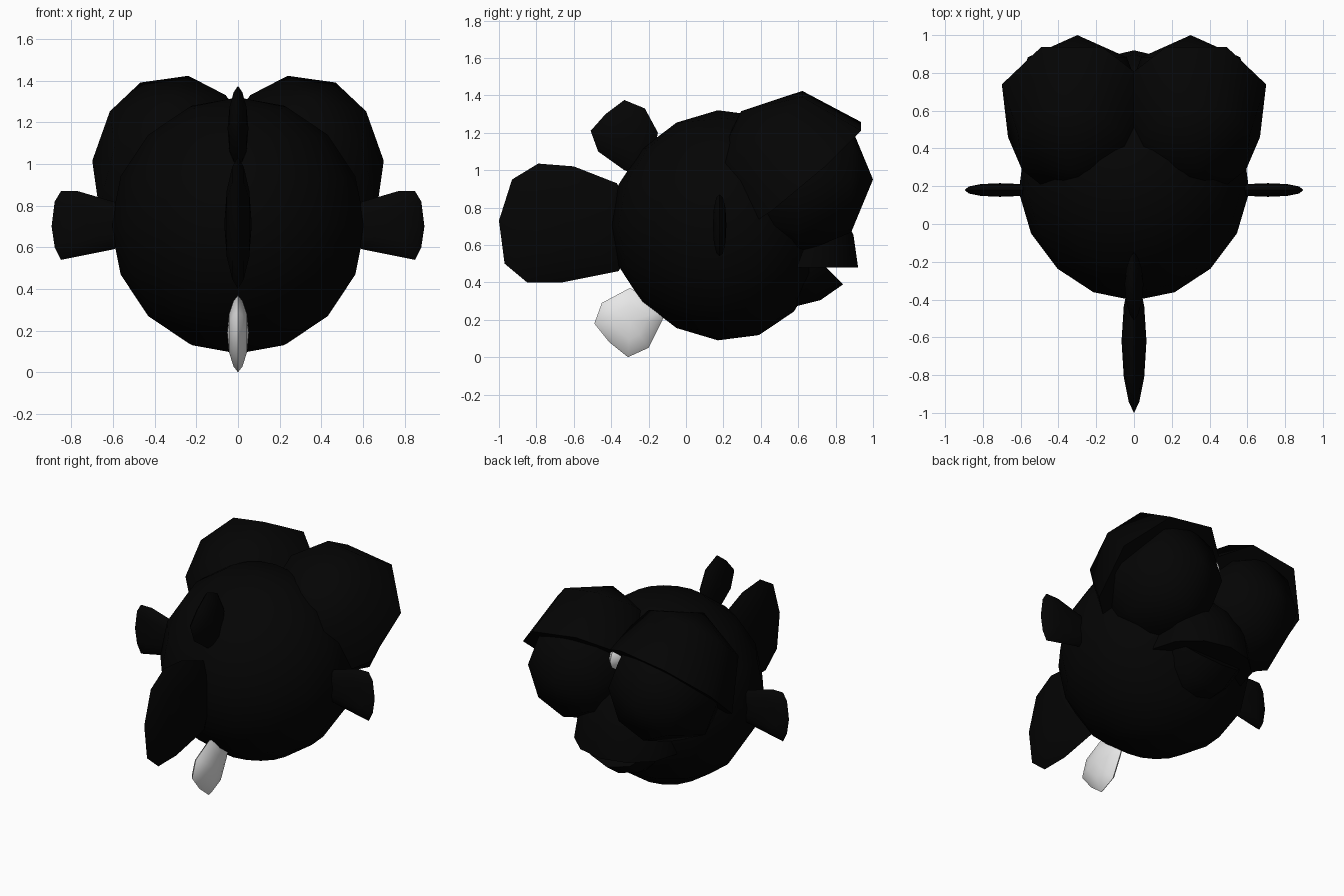
import bpy, bmesh, math
from mathutils import Matrix, Vector

if "Cube" in bpy.data.objects:
    bpy.data.objects.remove(bpy.data.objects["Cube"])


def material(name, rgb):
    m = bpy.data.materials.new(name)
    m.diffuse_color = (*rgb, 1)
    m.use_nodes = True
    m.node_tree.nodes["Principled BSDF"].inputs["Base Color"].default_value = m.diffuse_color
    return m


BLACK = material("black", (0.0012, 0.0012, 0.0012))
WHITE = material("white", (0.8, 0.8, 0.8))


def finish(bm, name, mat):
    bmesh.ops.recalc_face_normals(bm, faces=bm.faces[:])
    me = bpy.data.meshes.new(name)
    bm.to_mesh(me)
    bm.free()
    ob = bpy.data.objects.new(name, me)
    bpy.context.collection.objects.link(ob)
    me.materials.append(mat)
    bpy.ops.object.select_all(action='DESELECT')
    bpy.context.view_layer.objects.active = ob
    ob.select_set(True)
    bpy.ops.object.shade_smooth_by_angle(angle=math.radians(60))
    return ob


def ball(name, loc, radii, segs, rings, mat=BLACK, tilt=0, spin=0, roll=0, dome=False):
    """Ellipsoid with its pole on z, or only its capped upper half."""
    bm = bmesh.new()
    bmesh.ops.create_uvsphere(bm, u_segments=segs, v_segments=rings, radius=1)
    if dome:
        low = [v for v in bm.verts if v.co.z < -1e-3]
        bmesh.ops.delete(bm, geom=low, context='VERTS')
        bmesh.ops.holes_fill(bm, edges=[e for e in bm.edges if e.is_boundary], sides=0)
    bm.transform(Matrix.Translation(loc) @ Matrix.Rotation(math.radians(roll), 4, 'Y')
                 @ Matrix.Rotation(math.radians(tilt), 4, 'X')
                 @ Matrix.Diagonal((*radii, 1)) @ Matrix.Rotation(math.radians(spin), 4, 'Z'))
    return finish(bm, name, mat)


def fin(name, outline, centre, half, place, mat=BLACK, steps=((0.85, 0.42), (0.5, 0.82))):
    """Lens-shaped fin: sharp outline, swelling to a thick middle."""
    bm = bmesh.new()
    c = Vector(centre)
    n = len(outline)
    pts = [Vector(p) for p in outline]

    def ring(k, t):
        return [bm.verts.new(place(*(c + (p - c) * k), t)) for p in pts]

    edge = ring(1, 0)
    for s in (-1, 1):
        prev = edge
        for k, t in steps:
            cur = ring(k, s * t * half)
            for i in range(n):
                j = (i + 1) % n
                bm.faces.new((prev[i], prev[j], cur[j], cur[i]))
            prev = cur
        mid = bm.verts.new(place(*c, s * half))
        for i in range(n):
            bm.faces.new((prev[i], prev[(i + 1) % n], mid))
    return finish(bm, name, mat)


# Round body, slightly fuller towards the face
body = ball("body", (0, 0.17, 0.705), (0.61, 0.575, 0.615), 16, 8)
for v in body.data.vertices:
    k = 1 + 0.15 * (v.co.y - 0.17)
    v.co.x *= k
    v.co.z = 0.705 + (v.co.z - 0.705) * k

# Eyes and heavy eyelids that droop outwards
for side, sx in (("right", 1), ("left", -1)):
    ball("eye_" + side, (sx * 0.3, 0.6, 0.95), (0.37, 0.4, 0.4), 8, 4, tilt=-90)
    ball("eyelid_" + side, (sx * 0.29, 0.6, 0.955), (0.43, 0.475, 0.475), 8, 4,
         tilt=40, spin=22.5, roll=sx * 8, dome=True)

# Small white chip between the eyes
ball("eye_gap_chip", (0, 0.68, 1.09), (0.05, 0.13, 0.09), 8, 6, WHITE)

# Open mouth
ball("upper_lip", (0, 0.6, 0.48), (0.35, 0.32, 0.45), 12, 8, dome=True)
ball("lower_lip", (0, 0.6, 0.63), (0.29, 0.34, -0.38), 12, 8, tilt=-45, dome=True)


# Fins on the centre line
def upright(y, z, t):
    return (t, y, z)


fin("tail_fin", [(-1, 0.73), (-0.93, 0.95), (-0.79, 1.035), (-0.6, 1.02), (-0.37, 0.93),
                 (-0.25, 0.7), (-0.36, 0.46), (-0.66, 0.4), (-0.85, 0.4), (-0.97, 0.5)],
    (-0.62, 0.71), 0.066, upright)
fin("dorsal_fin", [(-0.51, 1.21), (-0.43, 1.3), (-0.33, 1.375), (-0.22, 1.33),
                   (-0.15, 1.2), (-0.2, 0.95), (-0.33, 1.0), (-0.47, 1.1)],
    (-0.32, 1.17), 0.05, upright)
fin("belly_fin", [(-0.49, 0.18), (-0.45, 0.29), (-0.3, 0.37), (-0.1, 0.26),
                  (-0.13, 0.19), (-0.2, 0.05), (-0.31, 0.0), (-0.41, 0.08)],
    (-0.3, 0.19), 0.052, upright, WHITE)

# Side fins
for side, sx in (("right", 1), ("left", -1)):
    fin("side_fin_" + side,
        [(0.5, 0.62), (0.6, 0.59), (0.85, 0.54), (0.88, 0.6), (0.895, 0.7),
         (0.88, 0.82), (0.85, 0.87), (0.77, 0.87), (0.6, 0.82), (0.5, 0.79)],
        (0.71, 0.705), 0.036, lambda x, z, t, s=sx: (s * x, 0.18 + t, z),
        steps=((0.9, 0.5), (0.55, 0.87)))
